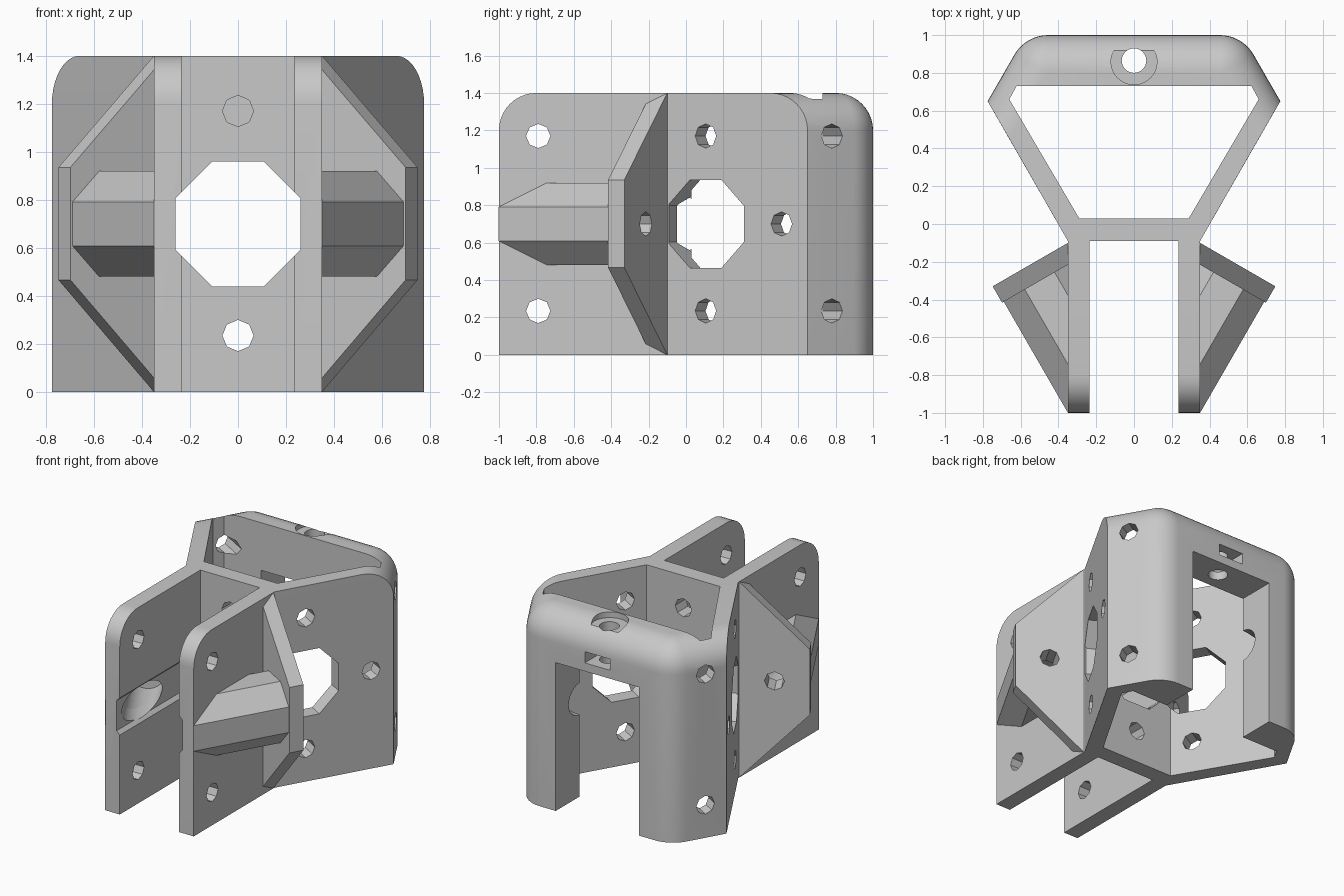
import bpy, bmesh
from math import cos, sin, pi, sqrt
from mathutils import Vector as V

if "Cube" in bpy.data.objects:
    bpy.data.objects.remove(bpy.data.objects["Cube"])

grey = bpy.data.materials.new("plain grey")
grey.use_nodes = True
colour = (0.58, 0.58, 0.58, 1)
grey.diffuse_color = colour
grey.node_tree.nodes["Principled BSDF"].inputs["Base Color"].default_value = colour

H, ZM = 1.4, 0.7                     # height and mid height
X, Y, Z = V((1, 0, 0)), V((0, 1, 0)), V((0, 0, 1))
S60 = 0.8660254


def loft(rings):
    """Closed solid through rings of equal point count."""
    bm = bmesh.new()
    rows = [[bm.verts.new(p) for p in ring] for ring in rings]
    bm.faces.new(rows[0])
    bm.faces.new(rows[-1])
    for low, top in zip(rows, rows[1:]):
        for i in range(len(low)):
            j = (i + 1) % len(low)
            bm.faces.new((low[i], low[j], top[j], top[i]))
    bmesh.ops.recalc_face_normals(bm, faces=bm.faces)
    return bm


def prism(points, origin, u, v, w):
    """Extrude a 2D outline, laid out along u and v, by the vector w."""
    ring = [origin + a * u + b * v for a, b in points]
    return loft([ring, [p + w for p in ring]])


def ngon(n, r, phase=0.0):
    return [(r * cos(2 * pi * i / n + phase), r * sin(2 * pi * i / n + phase)) for i in range(n)]


def octagon(apothem):
    return ngon(8, apothem / cos(pi / 8), pi / 8)


def rod(points, start, end):
    """Prism with a horizontal axis."""
    axis = end - start
    return prism(points, start, axis.cross(Z).normalized(), Z, axis)


def post(points, x, y, low, high):
    """Prism with a vertical axis."""
    return prism(points, V((x, y, low)), X, Y, Z * (high - low))


def box(lo, hi):
    return post([(lo[0], lo[1]), (hi[0], lo[1]), (hi[0], hi[1]), (lo[0], hi[1])],
                0, 0, lo[2], hi[2])


def make(name, bm):
    mesh = bpy.data.meshes.new(name)
    bm.to_mesh(mesh)
    bm.free()
    obj = bpy.data.objects.new(name, mesh)
    bpy.context.collection.objects.link(obj)
    return obj


def cut_mesh(obj, tool):
    """Subtract one tool, trying the next solver if one returns nothing."""
    mod = obj.modifiers.new("cut", 'BOOLEAN')
    mod.operation, mod.object = 'DIFFERENCE', tool
    for solver in ('EXACT', 'MANIFOLD', 'FLOAT'):
        mod.solver = solver
        bpy.context.view_layer.update()
        graph = bpy.context.evaluated_depsgraph_get()
        result = bpy.data.meshes.new_from_object(obj.evaluated_get(graph))
        if len(result.polygons) > 5:
            obj.data = result
            break
    obj.modifiers.clear()


def finish(name, bm, cutters):
    """Cut the part with all cutters, then shade and colour it."""
    obj = make(name, bm)
    for tool in cutters:
        cut_mesh(obj, tool)
    obj.data.materials.clear()
    obj.data.materials.append(grey)
    bpy.ops.object.select_all(action='DESELECT')
    obj.select_set(True)
    bpy.context.view_layer.objects.active = obj
    bpy.ops.object.shade_smooth_by_angle(angle=pi / 6)


helpers = []


def cutter(bm):
    obj = make("cutter", bm)
    obj.hide_render = True
    helpers.append(obj)
    return obj


def mirrored(half):
    return half + [(-x, y) for x, y in reversed(half)]


# Main opening and screw holes through the front plate
HOLE = 0.065
LEVELS = (0.235, 1.17)
channel = cutter(rod(octagon(0.26), V((0, -1.2, ZM)), V((0, 0.3, ZM))))
plate_holes = [cutter(rod(ngon(8, HOLE), V((0, -0.3, z)), V((0, 0.3, z)))) for z in LEVELS]
arm_holes = [cutter(rod(ngon(8, HOLE), V((-1, -0.79, z)), V((1, -0.79, z)))) for z in LEVELS]

# Cavity, rear doorway, nut slot and top screw recess
cavity = mirrored([(0.29, 0.03), (0.66, 0.66), (0.622, 0.73)])
body_cuts = [cutter(post(cavity, 0, 0, -0.2, 1.8)),
             cutter(box((-0.33, 0.6, -0.1), (0.33, 1.2, 1.06))),
             cutter(box((-0.1, 0.78, 1.12), (0.1, 1.2, 1.2))),
             cutter(post(ngon(32, 0.122), 0, 0.86, 1.36, 1.6)),
             cutter(post(ngon(24, HOLE), 0, 0.865, 1.0, 1.5)),
             channel] + plate_holes

# Holes in the slanted side walls and rear corners
for s in (1, -1):
    n = V((s * S60, -0.5, 0))        # side wall normal
    q = V((s * S60, 0.5, 0))         # rear corner normal

    def wall(y, z):
        return V((s * (0.35 + (y + 0.09) / S60 * 0.5), y, z))

    c = wall(0.105, ZM)
    body_cuts.append(cutter(rod(octagon(0.235), c + n * 0.2, c - n * 0.16)))
    for y, z in [(0.105, LEVELS[0]), (0.105, LEVELS[1]), (0.51, ZM)]:
        c = wall(y, z)
        body_cuts.append(cutter(rod(ngon(8, HOLE), c + n * 0.1, c - n * 0.2)))
    # driver clearance into the rear post
    c = wall(0.51, ZM)
    body_cuts.append(cutter(rod(ngon(24, 0.115), c - n * 0.112, c - n * 0.5)))
    for z in LEVELS:
        c = V((s * 0.70, 0.78, z))
        body_cuts.append(cutter(rod(ngon(8, HOLE), c + q * 0.1, c - q * 0.3)))


# Housing with rounded rear corners and rear top edge
def outline(z, inset):
    """Housing outline with its rear sides moved inwards."""
    slide = inset / S60
    half = [(0.35, -0.09), (0.775 - 0.5 * slide, 0.65 - S60 * slide)]
    r = 0.205 - inset
    for i in range(9):
        a = pi / 6 + pi / 3 * i / 8
        half.append((0.455 + r * cos(a), 0.795 + r * sin(a)))
    return [V((x, y, z)) for x, y in mirrored(half)]


R = 0.2                              # radius of the rounded edges
rings = [outline(0, 0)]
for k in range(11):
    t = pi / 2 * k / 10
    rings.append(outline(H - R + R * sin(t), R - R * cos(t)))
finish("housing", loft(rings), body_cuts)

for s, side in ((1, "left"), (-1, "right")):
    n = V((s * S60, -0.5, 0))
    d = V((s * 0.5, S60, 0))         # direction along the side wall
    axis = n * 0.583 + Z * ZM
    # Screw hole through the gusset and wide driver bore through boss and arm
    screw = cutter(rod(ngon(8, HOLE), axis - d * 0.3, axis + d * 0.15))
    bore = cutter(rod(ngon(32, 0.115), axis - d * 1.2, axis - d * 0.06))

    # Arm, with its top front corner rounded
    profile = [(-0.09, 0), (-0.09, H)]
    profile += [(-1 + R - R * sin(a), H - R + R * cos(a)) for a in [i * pi / 20 for i in range(11)]]
    profile.append((-1, 0))
    arm = prism(profile, X * (s * 0.235), Y, Z, X * (s * 0.115))
    finish(side + "_arm", arm, [channel, bore, screw] + arm_holes)

    # Gusset plate across the arm
    gusset = prism([(0, 0), (0.46, 0.467), (0.46, 0.935), (0, H)],
                   V((s * 0.35, -0.1, 0)), n, Z, d * -0.1)
    finish(side + "_gusset", gusset, [screw])

    # Octagonal screw boss, trimmed flush with the arm
    boss = rod(octagon(0.22), axis - d * 1.3, axis - d * 0.01)
    cut = bmesh.ops.bisect_plane(boss, geom=boss.verts[:] + boss.edges[:] + boss.faces[:],
                                 plane_co=X * (s * 0.349), plane_no=X * s, clear_inner=True)
    bmesh.ops.holes_fill(boss, edges=[e for e in cut["geom_cut"] if isinstance(e, bmesh.types.BMEdge)])
    bmesh.ops.recalc_face_normals(boss, faces=boss.faces)
    finish(side + "_boss", boss, [bore, screw])

for h in helpers:
    bpy.data.objects.remove(h)
